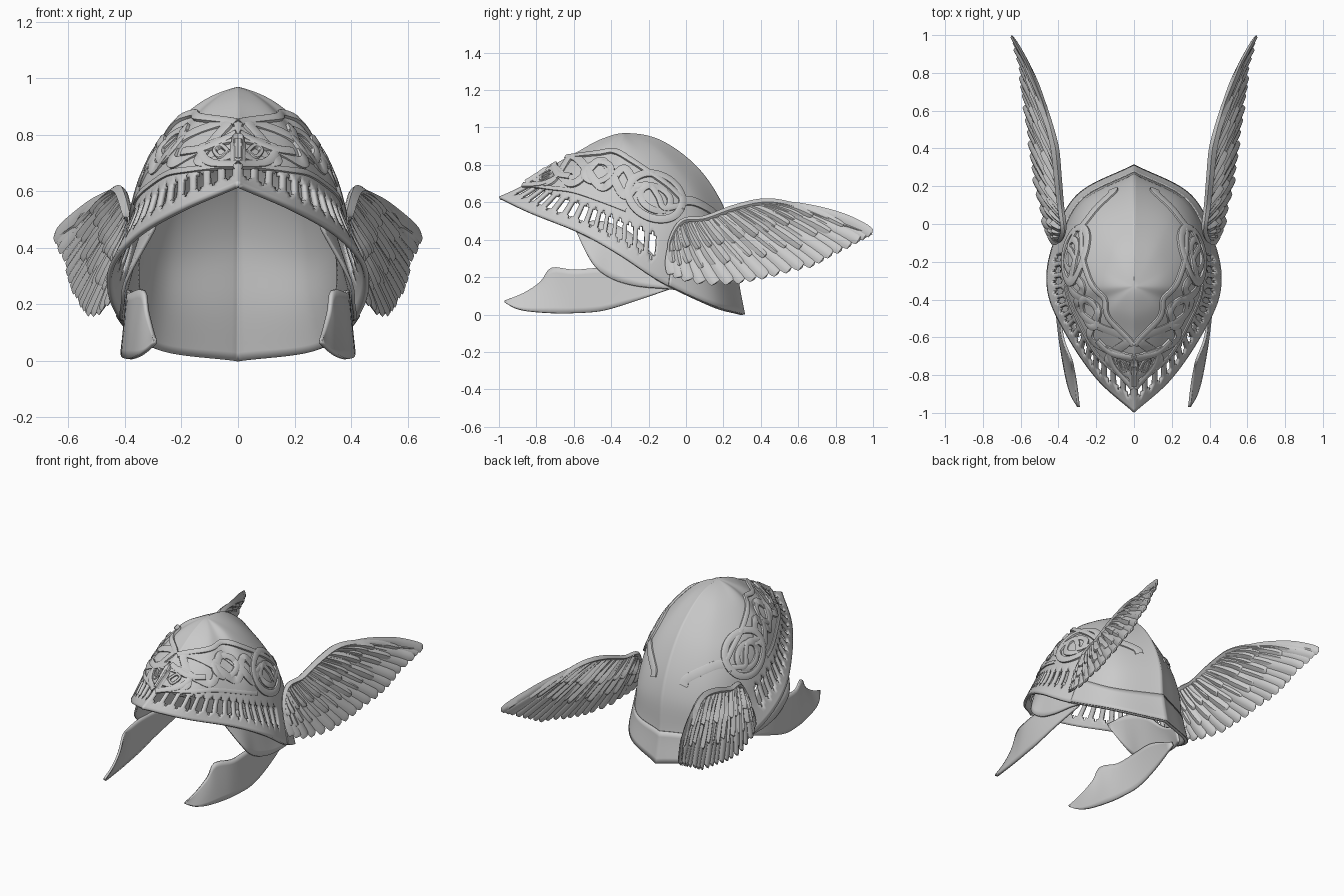
import bpy, bmesh, math
from mathutils import Vector as V
from mathutils.bvhtree import BVHTree

if "Cube" in bpy.data.objects:
    bpy.data.objects.remove(bpy.data.objects["Cube"])

# Dome meridians (front ridge -> side -> back ridge), each from the rim upward; all end at the apex
APEX = V((0, -.33, .97))
KEYS = [
    [(0, -1, .63), (0, -.89, .68), (0, -.79, .74), (0, -.69, .81), (0, -.58, .87), (0, -.46, .935)],
    [(.2, -.82, .54), (.2, -.75, .61), (.195, -.68, .68), (.18, -.6, .755), (.145, -.52, .835), (.085, -.43, .915)],
    [(.37, -.57, .44), (.335, -.535, .53), (.305, -.5, .62), (.27, -.46, .71), (.205, -.42, .81), (.11, -.38, .91)],
    [(.46, -.35, .32), (.405, -.34, .44), (.365, -.335, .55), (.33, -.33, .66), (.26, -.33, .79), (.14, -.33, .91)],
    [(.435, -.12, .17), (.39, -.1, .33), (.365, -.1, .46), (.325, -.12, .61), (.26, -.17, .75), (.14, -.25, .895)],
    [(.3, .15, .045), (.275, .13, .2), (.26, .12, .38), (.23, .07, .56), (.18, -.02, .73), (.1, -.17, .895)],
    [(0, .31, 0), (0, .275, .19), (0, .255, .42), (0, .18, .62), (0, .05, .8), (0, -.14, .935)],
]
KEYS = [[V(p) for p in k] + [APEX] for k in KEYS]
for k in KEYS:  # ghost point past the apex keeps the crown smooth
    k.append(V((-k[5].x, 2 * APEX.y - k[5].y, k[5].z + .5 * k[5].x)))


def cr(p, u):
    """Catmull-Rom through p, u in 0..len-1"""
    n = len(p)
    i = min(int(u), n - 2)
    f = u - i
    b, c = p[i], p[i + 1]
    a = p[i - 1] if i > 0 else 2 * b - c
    d = p[i + 2] if i + 2 < n else 2 * c - b
    return .5 * (2 * b + (c - a) * f + (2 * a - 5 * b + 4 * c - d) * f * f + (3 * b - a - 3 * c + d) * f ** 3)


def sample(p, n):
    return [cr(p, (len(p) - 1) * i / n) for i in range(n + 1)]


def surf(t, s):
    return cr([cr(k, s) for k in KEYS], t)


def make(name, verts, faces, thick=0, off=-1):
    """Mesh object mirrored in x, optionally thickened"""
    me = bpy.data.meshes.new(name)
    me.from_pydata(verts, [], faces)
    bm = bmesh.new()
    bm.from_mesh(me)
    bmesh.ops.remove_doubles(bm, verts=bm.verts, dist=1e-5)
    if not thick:
        bmesh.ops.recalc_face_normals(bm, faces=bm.faces)
    bm.to_mesh(me)
    bm.free()
    ob = bpy.data.objects.new(name, me)
    bpy.context.collection.objects.link(ob)
    ob.modifiers.new("mirror", 'MIRROR').use_clip = True
    if thick:
        m = ob.modifiers.new("thickness", 'SOLIDIFY')
        m.thickness, m.offset = thick, off


def grid(rows, skip=lambda i, j: False):
    n = len(rows[0])
    faces = [(i * n + j, (i + 1) * n + j, (i + 1) * n + j + 1, i * n + j + 1)
             for i in range(len(rows) - 1) for j in range(n - 1) if not skip(i, j)]
    return [v for r in rows for v in r], faces


def shell(t0, t1, s0, s1, nt, ns):
    return [[surf(t0 + (t1 - t0) * i / nt, s0 + (s1 - s0) * j / ns) for j in range(ns + 1)] for i in range(nt + 1)]


# Dome with a row of round-ended slots in the brow
def slot(i, j):
    return i < 77 and (i % 5 == 3 and 3 <= j < 10 or i % 5 in (2, 4) and 4 <= j < 9)


rows = shell(0, 6, 0, 6, 120, 36)
tree = BVHTree.FromPolygons(*grid(rows))
make("dome", *grid(rows, slot), .018)
make("neck_guard", *grid(shell(4.1, 6, 0, 1.05, 40, 6)), .006, 1)


# Raised ribbons that lie on the dome
def project(p, front):
    o, d = (V((p.x, -2, p.y)), V((0, 1, 0))) if front else (V((2, p.x, p.y)), V((-1, 0, 0)))
    hit, nor, *_ = tree.ray_cast(o, d)
    if hit is None:
        hit, nor, *_ = tree.find_nearest(V((p.x, -.75, p.y)) if front else V((0, p.x, p.y)))
    return hit, nor


def ribbon(name, pts, w, h=.014, front=False, n=40, phase=None):
    hits = [project(p, front) for p in sample([V(p) for p in pts], n)]
    rows = []
    for i, (p, nor) in enumerate(hits):
        tan = hits[min(i + 1, n)][0] - hits[max(i - 1, 0)][0]
        side = nor.cross(tan).normalized()
        up = h + (.004 * math.sin(phase + i * .4) if phase is not None else 0)
        rows.append([p + side * w * a + nor * b for a, b in
                     ((-1, -.005), (-1, up * .8), (-.7, up), (.7, up), (1, up * .8), (1, -.005))])
    make(name, *grid(rows))


def ellipse(cy, cz, ry, rz, tilt=0.):
    c, s = math.cos(tilt), math.sin(tilt)
    return [(cy + ry * math.cos(a) * c - rz * math.sin(a) * s, cz + ry * math.cos(a) * s + rz * math.sin(a) * c)
            for a in [math.tau * k / 16 for k in range(17)]]


ribbon("border_upper", [(-.64, .838), (-.57, .848), (-.47, .86), (-.38, .87), (-.3, .825), (-.2, .76), (-.1, .69), (-.03, .625)], .016, .014)
ribbon("border_lower", [(-.85, .692), (-.72, .675), (-.6, .66), (-.45, .61), (-.32, .56)], .012, .008)
ribbon("rear_band", [(-.04, .605), (.03, .605), (.1, .575), (.16, .53), (.18, .49)], .026, .010)

# Broad interlaced strands across the brow
MID = [V(p) for p in [(-.8, .725), (-.7, .75), (-.58, .77), (-.45, .75), (-.35, .715), (-.26, .68)]]
for k in range(2):
    path = []
    for i in range(19):
        c = cr(MID, 5 * i / 18)
        amp = .07 * min(1, .35 + i / 9)
        path.append((c.x, c.y + amp * math.sin(i * .72 + k * math.pi)))
    ribbon("brow_strand_%d" % k, path, .023, .010, n=90, phase=k * 2.1)
ribbon("brow_loop", ellipse(-.47, .76, .075, .05, .2), .018, .012, phase=0)

# Side rosettes with a knot inside
ribbon("rosette_ring", ellipse(-.165, .63, .15, .115, -.45), .021, .014, n=64)
ribbon("rosette_inner", ellipse(-.165, .62, .085, .06, -.5), .018, .010, n=48, phase=0)
ribbon("rosette_knot", [(-.28, .68), (-.2, .69), (-.15, .63), (-.12, .57), (-.04, .58)], .016, .012)

# Beast mask at the front
F = dict(front=True, n=20)
ribbon("mask_brow", [(.002, .80), (.06, .77), (.12, .745), (.19, .735)], .018, .016, **F)
ribbon("mask_cheek", [(.12, .76), (.125, .725), (.09, .695), (.002, .69)], .016, .014, **F)
ribbon("mask_nose", [(.002, .77), (.002, .74), (.002, .70)], .022, .016, **F)
ribbon("mask_lid", [(.03, .735), (.055, .755), (.08, .74), (.06, .715), (.03, .735)], .008, .014, **F)


# Ear plates and cheek guards, lofted between two edge curves
def loft(name, top, low, thick):
    a, b = sample([V(p) for p in top], 28), sample([V(p) for p in low], 28)
    make(name, *grid([[q.lerp(p, j / 8) for j in range(9)] for p, q in zip(a, b)]), thick)


loft("ear_plate", [(.3, -.6, .49), (.33, -.45, .5), (.35, -.3, .44), (.36, -.15, .3), (.35, .0, .22)],
     [(.30, -.6, .47), (.4, -.51, .29), (.415, -.41, .2), (.42, -.27, .155), (.41, -.1, .14), (.37, .0, .13)], .012)
loft("cheek_guard", [(.3, -.97, .075), (.31, -.87, .115), (.325, -.78, .175), (.34, -.72, .25), (.385, -.6, .24),
                     (.395, -.45, .25), (.385, -.28, .24), (.375, -.08, .16)],
     [(.3, -.97, .065), (.335, -.91, .035), (.36, -.83, .018), (.385, -.7, .008), (.40, -.6, .008),
      (.415, -.45, .02), (.41, -.28, .07), (.385, -.08, .14)], .014)

# Wings: feathers drawn in the side plane, then bent outward in x
EDGE = [V(p) for p in [(.36, -.1, .48), (.37, -.02, .51), (.385, .1, .525), (.4, .25, .578), (.415, .4, .612),
                       (.445, .52, .605), (.485, .65, .565), (.565, .85, .49), (.648, 1, .44)]]


def wing_x(y, z):
    i = max(k for k in range(len(EDGE) - 1) if k == 0 or EDGE[k].y <= y)
    e = EDGE[i].lerp(EDGE[i + 1], max(0, min(1, (y - EDGE[i].y) / (EDGE[i + 1].y - EDGE[i].y))))
    return e.x + .32 * max(0, e.z - z)


def feather(path, w, h, dx, round_tip=12):
    n = len(path) - 1
    rows = []
    for i, p in enumerate(path):
        u = i / n
        tan = (path[min(i + 1, n)] - path[max(i - 1, 0)]).normalized()
        side = V((-tan.y, tan.x))
        k = min(1, .45 + u) * max(0, 1 - u ** round_tip) ** .5
        row = []
        for a, b in ((-1, 0), (-.55, .55), (0, 1), (.55, .55), (1, 0), (.55, -.55), (0, -1), (-.55, -.55), (-1, 0)):
            q = p + side * a * w * k
            row.append(V((wing_x(q.x, q.y) + dx + b * h * k, q.x, q.y)))
        rows.append(row)
    return rows


def add_rows(verts, faces, rows):
    v, f = grid(rows)
    faces += [tuple(k + len(verts) for k in q) for q in f]
    verts += v


TIPS = [V(p) for p in [(-.07, .215), (0, .185), (.12, .165), (.25, .168), (.36, .185), (.47, .21), (.58, .24),
                       (.69, .265), (.77, .31), (.86, .355), (.94, .40), (.995, .43)]]
ROOTS = [V(p) for p in [(-.065, .42), (-.02, .48), (.08, .5), (.18, .53), (.28, .565), (.37, .59), (.45, .595)]]
for name, count, length, w, h in (("flight_feathers", 20, 1, .034, .013), ("middle_coverts", 17, .7, .031, .020),
                                  ("small_coverts", 15, .4, .029, .026)):
    verts, faces = [], []
    for i in range(count):
        g = i / (count - 1)
        a, b = cr(ROOTS, g * 6), cr(TIPS, g * 11)
        b = a.lerp(b, length * (1 if length == 1 else 1 + .06 * math.sin(i * 2.4)))
        d = b - a
        c = (a + b) / 2 + V((-d.y, d.x)) * (-.12 + .24 * g)
        path = [a * (1 - u) ** 2 + c * 2 * u * (1 - u) + b * u * u
                for u in [1 - (1 - k / 16) ** 1.5 for k in range(17)]]
        add_rows(verts, faces, feather(path, w, h, .003 * (i % 3 - 1)))
    make(name, verts, faces)
arm = sample([V((p.y, p.z - .012)) for p in [V((0, -.08, .3)), V((0, -.085, .4))] + EDGE[1:]], 50)
make("wing_leading_edge", *grid(feather(arm, .021, .024, 0, 4)))

# Smooth shading with crisp edges
bpy.ops.object.select_all(action='SELECT')
bpy.context.view_layer.objects.active = bpy.data.objects["dome"]
bpy.ops.object.shade_smooth_by_angle(angle=math.radians(40))
